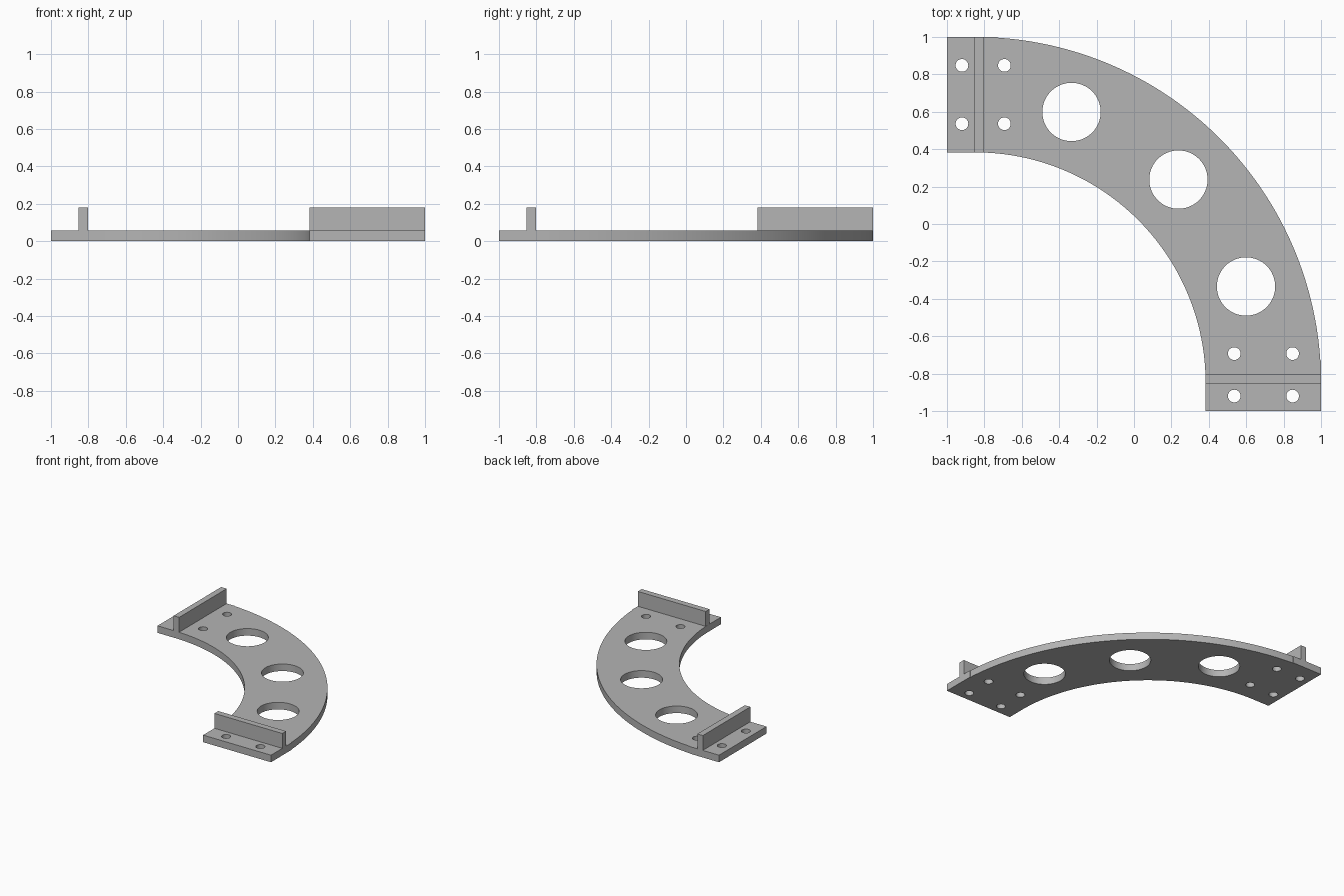
import bpy, bmesh
from math import sin, cos, pi, radians, sqrt, asin, acos

old = bpy.data.objects.get("Cube")
if old:
    bpy.data.objects.remove(old, do_unlink=True)

PLATE_T, RIB_TOP = 0.058, 0.18
CENTRE, R_OUT, R_IN = -0.85, 1.85, 1.233
INNER = CENTRE + R_IN          # inner edge of the square end pads
PAD_END = -0.73                # where the pads meet the curved band

grey = bpy.data.materials.new("plain grey")
grey.use_nodes = True
colour = (0.46, 0.46, 0.46, 1)
grey.diffuse_color = colour
grey.node_tree.nodes["Principled BSDF"].inputs["Base Color"].default_value = colour


def arc(cx, cy, r, a0, a1, n):
    return [(cx + r * cos(a0 + (a1 - a0) * i / n),
             cy + r * sin(a0 + (a1 - a0) * i / n)) for i in range(n + 1)]


def circle(cx, cy, r, n=48):
    return arc(cx, cy, r, 0, 2 * pi, n)[:-1]


# Quarter-ring outline with square end pads
a = asin((PAD_END - CENTRE) / R_OUT)
outline = [(INNER, -1), (1, -1), (1, PAD_END)]
outline += arc(CENTRE, CENTRE, R_OUT, a, pi / 2 - a, 96)
outline += [(PAD_END, 1), (-1, 1), (-1, INNER)]
outline += arc(CENTRE, CENTRE, R_IN, pi / 2, 0, 96)
loops = [outline]

# Three large holes along the middle of the band
for angle in (19.6, 45, 70.4):
    t = radians(angle)
    r = 1.538
    loops.append(circle(CENTRE + r * cos(t), CENTRE + r * sin(t), 0.156, 64))

# Four bolt holes at each end
for along in (-0.92, -0.693):
    for across in (0.536, 0.848):
        loops.append(circle(along, across, 0.034, 32))
        loops.append(circle(across, along, 0.034, 32))

# Curved plate, filled and extruded from the flat loops
curve = bpy.data.curves.new("curved_plate", "CURVE")
curve.dimensions = "2D"
curve.fill_mode = "BOTH"
curve.extrude = PLATE_T / 2
for pts in loops:
    spline = curve.splines.new("POLY")
    spline.points.add(len(pts) - 1)
    for p, (x, y) in zip(spline.points, pts):
        p.co = (x, y, 0, 1)
    spline.use_cyclic_u = True
plate = bpy.data.objects.new("curved_plate", curve)
bpy.context.collection.objects.link(plate)
bpy.ops.object.select_all(action="DESELECT")
plate.select_set(True)
bpy.context.view_layer.objects.active = plate
bpy.ops.object.convert(target="MESH")
plate = bpy.context.view_layer.objects.active
bm = bmesh.new()
bm.from_mesh(plate.data)
bmesh.ops.translate(bm, verts=bm.verts, vec=(0, 0, PLATE_T / 2))
bmesh.ops.remove_doubles(bm, verts=bm.verts, dist=0.0001)
bmesh.ops.recalc_face_normals(bm, faces=bm.faces)
bm.to_mesh(plate.data)
bm.free()
plate.data.materials.clear()
plate.data.materials.append(grey)
bpy.ops.object.shade_smooth_by_angle(angle=radians(30))


def box(name, lo, hi):
    bm = bmesh.new()
    bmesh.ops.create_cube(bm, size=1)
    for v in bm.verts:
        v.co = [(l + h) / 2 + c * (h - l) for l, h, c in zip(lo, hi, v.co)]
    mesh = bpy.data.meshes.new(name)
    bm.to_mesh(mesh)
    bm.free()
    mesh.materials.append(grey)
    bpy.context.collection.objects.link(bpy.data.objects.new(name, mesh))


# Upright ribs across each end
box("front_rib", (INNER, -0.853, PLATE_T), (1, -0.803, RIB_TOP))
box("right_rib", (-0.853, INNER, PLATE_T), (-0.803, 1, RIB_TOP))
